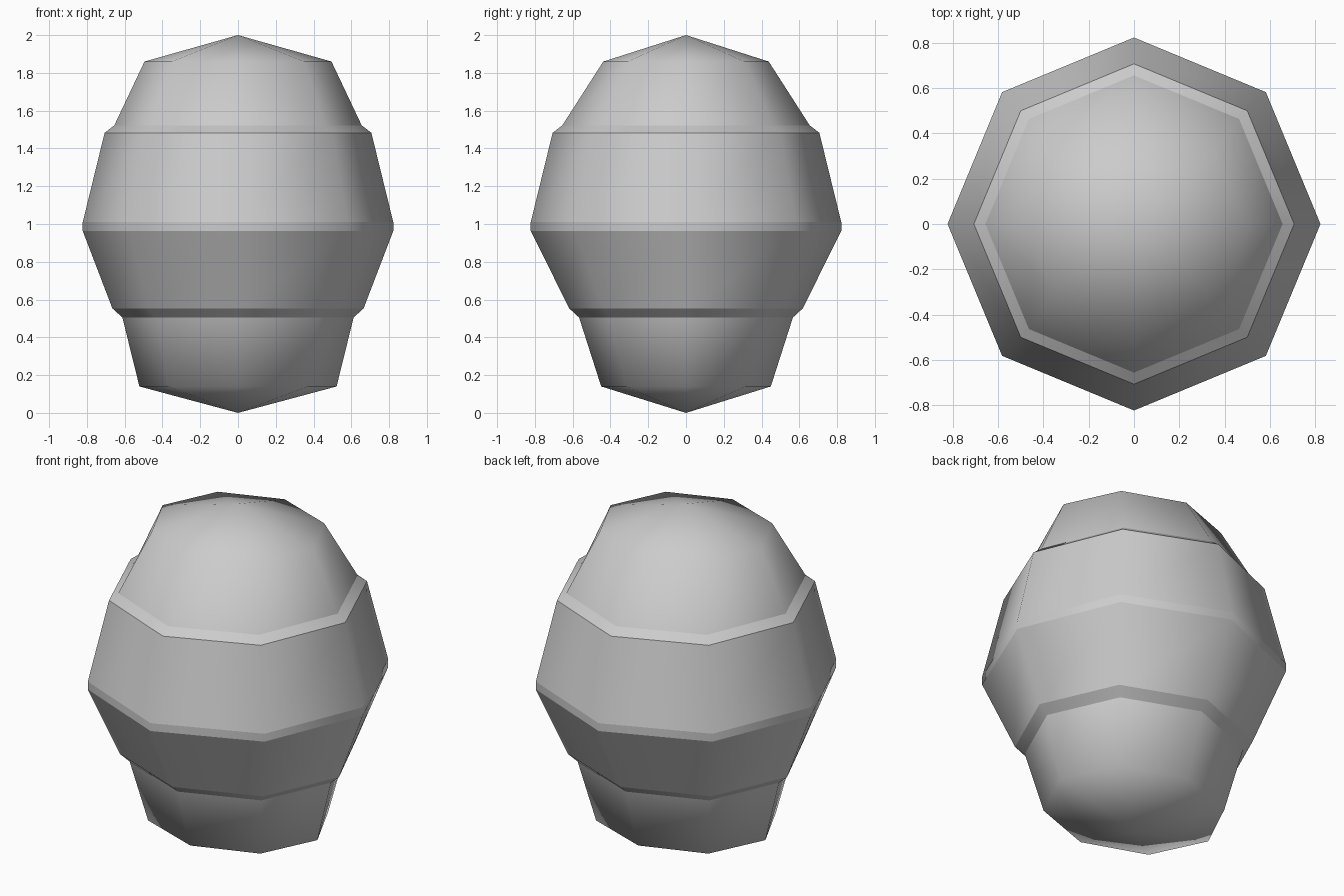
import bpy, bmesh
from math import cos, sin, pi

if "Cube" in bpy.data.objects:
    bpy.data.objects.remove(bpy.data.objects["Cube"])

SIDES = 8


def loft(name, profile):
    """Smooth octagonal skin through (x radius, y radius, z) rings; zero radius makes a tip."""
    bm = bmesh.new()
    rings = []
    for rx, ry, z in profile:
        if rx == 0:
            rings.append([bm.verts.new((0, 0, z))] * SIDES)
        else:
            rings.append([bm.verts.new((rx * cos(2 * pi * i / SIDES),
                                        ry * sin(2 * pi * i / SIDES), z))
                          for i in range(SIDES)])
    for low, high in zip(rings, rings[1:]):
        for i in range(SIDES):
            j = (i + 1) % SIDES
            corners = list(dict.fromkeys((low[i], low[j], high[j], high[i])))
            bm.faces.new(corners).smooth = True
    mesh = bpy.data.meshes.new(name)
    bm.to_mesh(mesh)
    bm.free()
    obj = bpy.data.objects.new(name, mesh)
    bpy.context.collection.objects.link(obj)
    return obj


# Ring sizes shared by neighbouring parts, bottom to top
bottom_tip = (0, 0, 0)
bottom_rim = (0.522, 0.449, 0.14)
base_top = (0.612, 0.566, 0.505)
step_top = (0.665, 0.618, 0.553)
belt_low = (0.822, 0.822, 0.963)
belt_high = (0.822, 0.822, 1.01)
hull_top = (0.706, 0.706, 1.483)
dome_base = (0.655, 0.655, 1.522)
dome_rim = (0.495, 0.438, 1.86)
top_tip = (0, 0, 2.0)

# Rounded base, bands of the barrel and domed top, each with hard seams between
loft("rounded_base", [bottom_tip, bottom_rim, base_top])
loft("lower_step", [base_top, step_top])
loft("lower_hull", [step_top, belt_low])
loft("belt", [belt_low, belt_high])
loft("upper_hull", [belt_high, hull_top])
loft("upper_step", [hull_top, dome_base])
loft("domed_top", [dome_base, dome_rim, top_tip])
